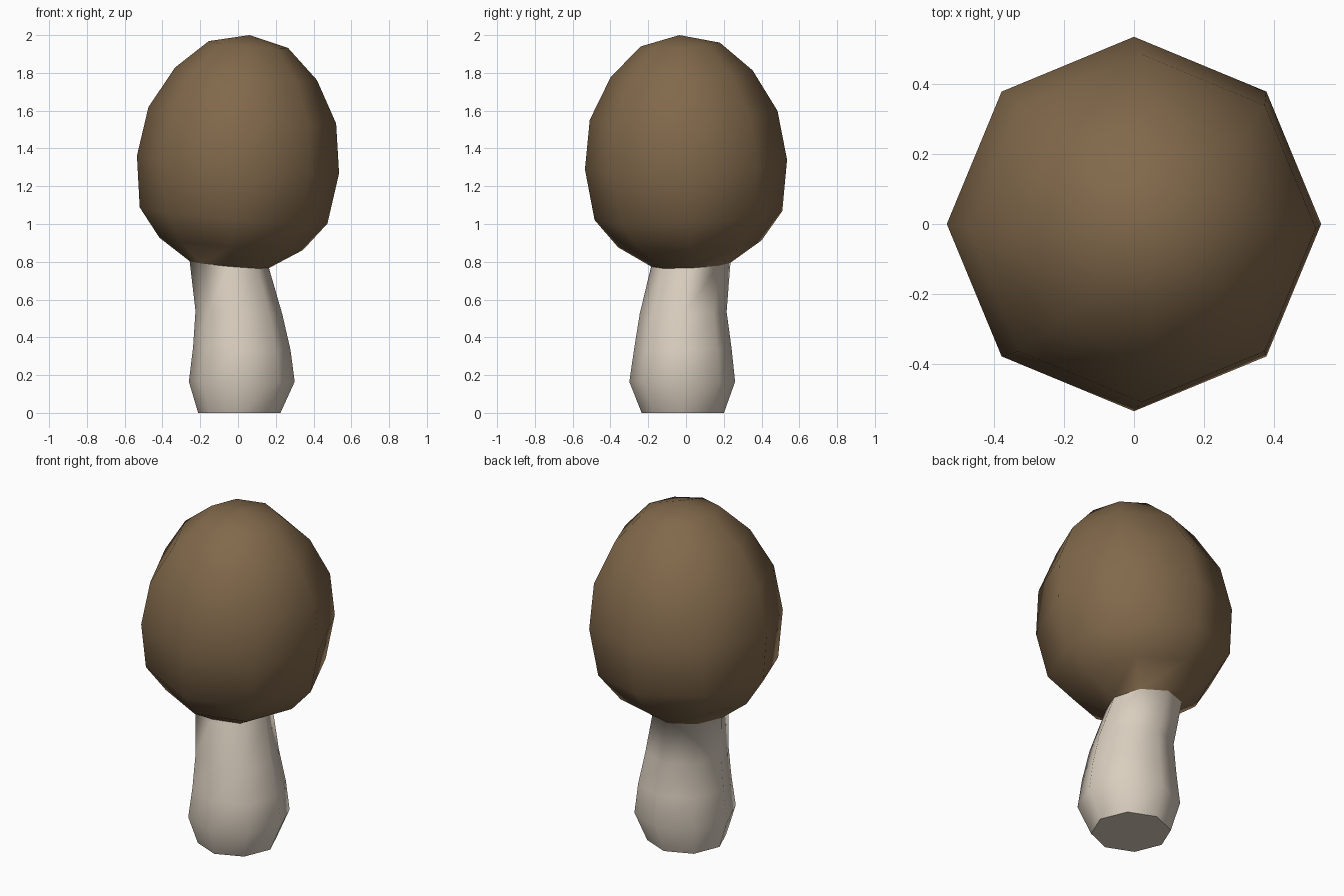
import bpy, bmesh, math

cube = bpy.data.objects.get("Cube")
if cube:
    bpy.data.objects.remove(cube)

SIDES = 8
TILT_X, TILT_Y = 0.087, -0.048   # lean of the cap axis


def material(name, color):
    m = bpy.data.materials.new(name)
    m.use_nodes = True
    m.diffuse_color = color
    m.node_tree.nodes["Principled BSDF"].inputs["Base Color"].default_value = color
    return m


def ring(bm, x, y, z, r, tilt):
    """Octagonal ring, tipped by a share of the cap's lean."""
    verts = []
    for i in range(SIDES):
        a = math.tau * i / SIDES
        dx, dy = r * math.cos(a), r * math.sin(a)
        verts.append(bm.verts.new((x + dx, y + dy,
                                   z - tilt * (TILT_X * dx + TILT_Y * dy))))
    return verts


# Stem rings: x, y, z, radius, tilt
stem = [(0.007, -0.017, 0.0, 0.218, 0),
        (0.02, -0.02, 0.165, 0.28, 0),
        (0.02, -0.017, 0.34, 0.258, 0.3),
        (0.005, -0.015, 0.53, 0.23, 0.5)]

# Cap rings along the leaning axis: z, radius
cap = [(0.785, 0.21), (0.895, 0.38), (1.045, 0.497), (1.315, 0.535),
       (1.575, 0.497), (1.795, 0.376), (1.95, 0.21)]

bm = bmesh.new()
rings = [ring(bm, *s) for s in stem]
for z, r in cap:
    rings.append(ring(bm, TILT_X * (z - 1.315), TILT_Y * (z - 1.315), z, r, 1))

# Skin the rings, close the foot and the crown
bm.faces.new(rings[0][::-1])
for level, (lo, hi) in enumerate(zip(rings, rings[1:])):
    for i in range(SIDES):
        j = (i + 1) % SIDES
        f = bm.faces.new((lo[i], lo[j], hi[j], hi[i]))
        f.material_index = int(level >= len(stem))
crown = bm.verts.new((0.06, -0.035, 2.0))
for i in range(SIDES):
    f = bm.faces.new((rings[-1][i], rings[-1][(i + 1) % SIDES], crown))
    f.material_index = 1

mesh = bpy.data.meshes.new("mushroom")
bm.to_mesh(mesh)
bm.free()
mesh.materials.append(material("cream stem", (0.70, 0.62, 0.52, 1)))
mesh.materials.append(material("brown cap", (0.22, 0.14, 0.07, 1)))
mushroom = bpy.data.objects.new("mushroom", mesh)
bpy.context.collection.objects.link(mushroom)

# Smooth, keeping the seam sharp where the cap overhangs
bpy.context.view_layer.objects.active = mushroom
mushroom.select_set(True)
bpy.ops.object.shade_smooth_by_angle(angle=math.radians(60))
